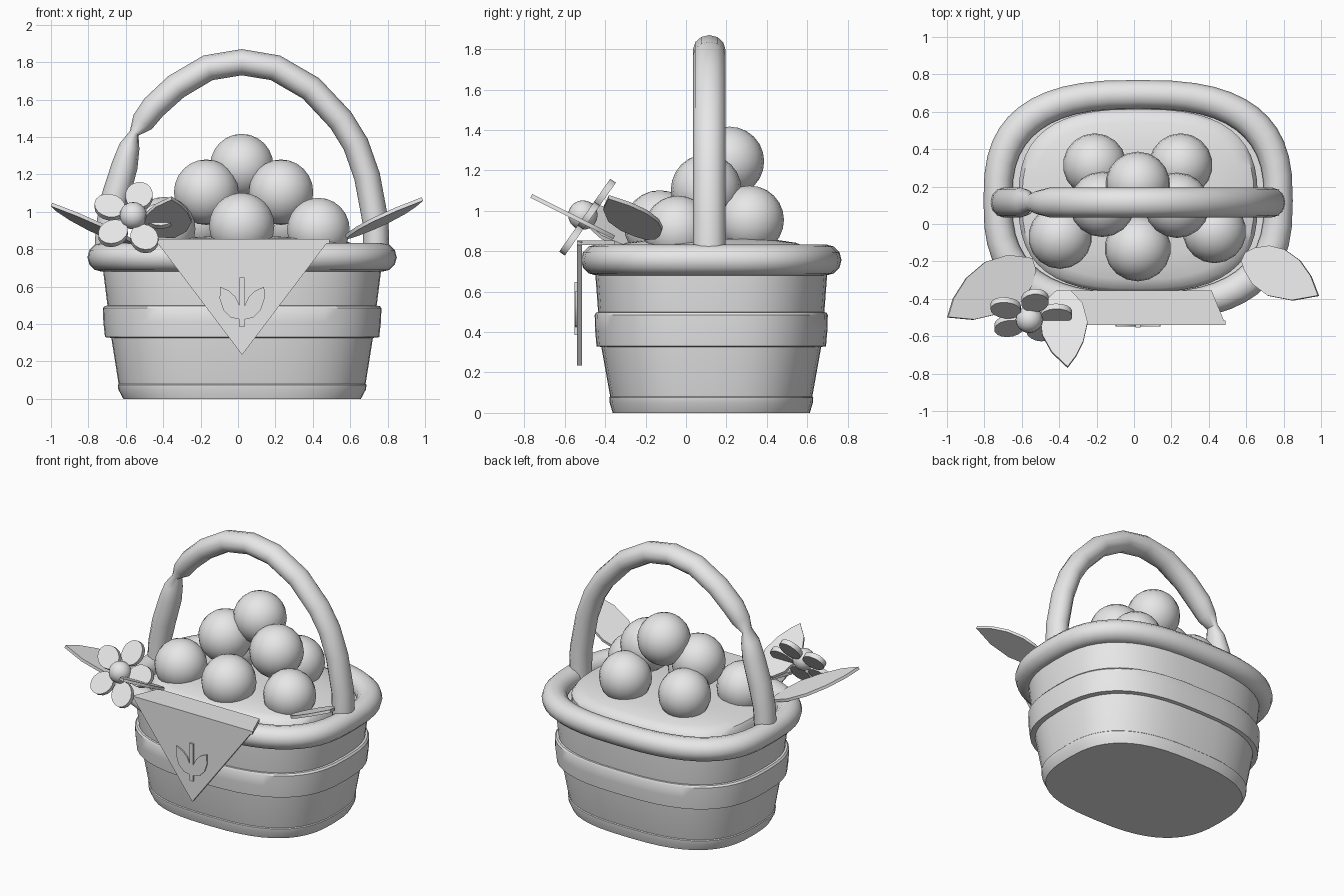
import bpy, bmesh, math
from mathutils import Vector

if "Cube" in bpy.data.objects:
    bpy.data.objects.remove(bpy.data.objects["Cube"])

CX, CY = 0.022, 0.125          # basket centre
grey = bpy.data.materials.new("light_grey")
grey.diffuse_color = (0.8, 0.8, 0.8, 1)
grey.use_nodes = True
grey.node_tree.nodes["Principled BSDF"].inputs["Base Color"].default_value = grey.diffuse_color


def finish(name, bm, smooth=35):
    bmesh.ops.remove_doubles(bm, verts=bm.verts, dist=1e-5)
    bmesh.ops.recalc_face_normals(bm, faces=bm.faces)
    me = bpy.data.meshes.new(name)
    bm.to_mesh(me)
    bm.free()
    me.materials.append(grey)
    ob = bpy.data.objects.new(name, me)
    bpy.context.collection.objects.link(ob)
    if smooth:
        bpy.ops.object.select_all(action='DESELECT')
        ob.select_set(True)
        bpy.context.view_layer.objects.active = ob
        bpy.ops.object.shade_smooth_by_angle(angle=math.radians(smooth))
    return ob


def skin(bm, rings, closed=False, caps=True):
    """Join vertex rings with quads."""
    rings = [[bm.verts.new(p) for p in r] for r in rings]
    n = len(rings[0])
    pairs = list(zip(rings, rings[1:]))
    if closed:
        pairs.append((rings[-1], rings[0]))
    for a, b in pairs:
        for i in range(n):
            j = (i + 1) % n
            bm.faces.new((a[i], a[j], b[j], b[i]))
    if caps and not closed:
        bm.faces.new(rings[0])
        bm.faces.new(rings[-1])


def oval(a, b, z, n=48, e=2.7):
    """Rounded-rectangle ring around the basket centre."""
    out = []
    for i in range(n):
        t = 2 * math.pi * i / n
        c, s = math.cos(t), math.sin(t)
        out.append((CX + a * math.copysign(abs(c) ** (2 / e), c),
                    CY + b * math.copysign(abs(s) ** (2 / e), s), z))
    return out


def loft(name, profile):
    bm = bmesh.new()
    skin(bm, [oval(*p) for p in profile])
    return finish(name, bm)


def prism(name, outline, place, offset):
    """Thick plate: 2D outline placed in space, then extruded by offset."""
    bm = bmesh.new()
    base = [Vector(place(u, v)) for u, v in outline]
    skin(bm, [base, [p + Vector(offset) for p in base]])
    return finish(name, bm, 30)


def ball(name, centre, r, u=18, v=12):
    bm = bmesh.new()
    bmesh.ops.create_uvsphere(bm, u_segments=u, v_segments=v, radius=r)
    bmesh.ops.translate(bm, verts=bm.verts, vec=centre)
    return finish(name, bm, 60)


# Basket body, base trim and raised band
loft("basket_body", [(0.625, 0.475, 0.0), (0.655, 0.495, 0.06), (0.662, 0.502, 0.09),
                     (0.70, 0.545, 0.33), (0.72, 0.56, 0.5), (0.745, 0.575, 0.7), (0.745, 0.575, 0.74)])
loft("base_trim", [(0.635, 0.488, 0.0), (0.662, 0.503, 0.05), (0.665, 0.505, 0.075), (0.66, 0.5, 0.08)])
loft("basket_band", [(0.69, 0.535, 0.325), (0.733, 0.568, 0.33), (0.742, 0.575, 0.41),
                     (0.745, 0.577, 0.485), (0.735, 0.57, 0.497), (0.70, 0.55, 0.5)])

# Rolled rim
bm = bmesh.new()
skin(bm, [oval(0.75 + 0.077 * math.cos(t), 0.568 + 0.077 * math.cos(t), 0.757 + 0.077 * math.sin(t))
          for t in (2 * math.pi * k / 12 for k in range(12))], closed=True)
finish("rim", bm, 50)

# Padded filling
loft("filling", [(0.64, 0.49, 0.70), (0.64, 0.49, 0.79), (0.62, 0.47, 0.82), (0.56, 0.42, 0.842),
                 (0.40, 0.30, 0.86), (0.2, 0.15, 0.868), (0.02, 0.02, 0.87)])

# Handle: (x, z, thickness in plane, thickness across), pinched on the left
path = [(0.74, 0.76, .07, .08), (0.735, 0.95, .07, .08), (0.69, 1.19, .07, .08), (0.63, 1.36, .07, .08),
        (0.55, 1.49, .07, .08), (0.39, 1.66, .07, .08), (0.2, 1.77, .07, .08), (0.02, 1.80, .07, .08),
        (-0.16, 1.77, .07, .08), (-0.33, 1.67, .07, .08), (-0.45, 1.56, .068, .08),
        (-0.51, 1.48, .062, .065), (-0.555, 1.42, .026, .045), (-0.58, 1.35, .055, .07),
        (-0.605, 1.25, .07, .08), (-0.655, 1.08, .075, .08), (-0.69, 0.92, .07, .08), (-0.70, 0.76, .07, .08)]
rings = []
for i, (x, z, rn, rb) in enumerate(path):
    p, q = path[max(i - 1, 0)], path[min(i + 1, len(path) - 1)]
    d = Vector((q[0] - p[0], 0, q[1] - p[1])).normalized()
    side = Vector((d.z, 0, -d.x))
    rings.append([Vector((x, 0.115, z)) + side * rn * math.cos(t) + Vector((0, rb * math.sin(t), 0))
                  for t in (2 * math.pi * k / 12 for k in range(12))])
bm = bmesh.new()
skin(bm, rings)
finish("handle", bm, 50)

# Pile of round fruit
for i, (x, y, z, r) in enumerate([
        (0.02, 0.215, 1.245, .172), (-0.17, 0.105, 1.105, .175), (0.23, 0.1, 1.105, .175),
        (-0.21, 0.315, 0.955, .17), (0.25, 0.315, 0.955, .17), (-0.395, -0.07, 0.91, .17),
        (0.43, -0.04, 0.905, .17), (0.02, -0.13, 0.925, .177)]):
    ball(f"fruit_{i + 1}", (x, y, z), r)

# Napkin: hanging triangle and folded top flap
prism("napkin_front", [(-0.445, 0.853), (0.49, 0.853), (0.022, 0.235)],
      lambda u, v: (u, -0.54, v), (0, 0.024, 0))
prism("napkin_flap", [(-0.445, -0.54), (0.49, -0.54), (0.415, -0.355), (-0.37, -0.355)],
      lambda u, v: (u, v, 0.83), (0, 0, 0.024))

# Tulip relief on the napkin
petal = [(0.014, 0.425), (0.06, 0.435), (0.10, 0.475), (0.12, 0.535), (0.118, 0.6),
         (0.07, 0.578), (0.035, 0.545), (0.014, 0.50)]
for name, s in (("tulip_left", -1), ("tulip_right", 1)):
    prism(name, petal, lambda u, v: (CX + s * u, -0.549, v), (0, 0.01, 0))
prism("tulip_stem", [(-0.014, 0.385), (0.014, 0.385), (0.014, 0.648), (-0.014, 0.648)],
      lambda u, v: (CX + u, -0.553, v), (0, 0.014, 0))

# Leaves: outline seen from above on a tilted plane
prism("leaf_right", [(0.58, -0.2), (0.60, -0.155), (0.65, -0.13), (0.73, -0.118), (0.81, -0.138), (0.89, -0.195),
                     (0.95, -0.28), (0.99, -0.385), (0.85, -0.41), (0.72, -0.385), (0.64, -0.325), (0.595, -0.25)],
      lambda x, y: (x, y, 1.06 + 0.42 * (x - 0.99) - 0.168 * (y + 0.385)), (-0.007, 0.003, 0.018))
prism("leaf_left", [(-1.0, -0.5), (-0.97, -0.4), (-0.9, -0.29), (-0.8, -0.205), (-0.68, -0.168), (-0.55, -0.185),
                    (-0.53, -0.25), (-0.55, -0.33), (-0.61, -0.42), (-0.72, -0.48), (-0.86, -0.513)],
      lambda x, y: (x, y, 1.03 - 0.4 * (x + 1) - 0.168 * (y + 0.5)), (0.007, 0.003, 0.018))
prism("leaf_front", [(-0.355, -0.77), (-0.44, -0.69), (-0.49, -0.6), (-0.5, -0.52), (-0.475, -0.42), (-0.42, -0.365),
                     (-0.34, -0.36), (-0.275, -0.43), (-0.248, -0.53), (-0.27, -0.63), (-0.31, -0.71)],
      lambda x, y: (x, y, 1.065 - 0.5 * (y + 0.77)), (0, 0.008, 0.018))

# Flower: five petals on a plane leaning back, round centre
lean = math.radians(35)
up = Vector((0, math.sin(lean), math.cos(lean)))
out = Vector((0, -math.cos(lean), math.sin(lean)))
right = Vector((1, 0, 0))
heart = Vector((-0.56, -0.49, 0.965))
for k in range(5):
    a = math.radians(78 + 72 * k)
    radial = right * math.cos(a) + up * math.sin(a)
    across = up * math.cos(a) - right * math.sin(a)
    ring = [(0.145 + 0.085 * math.cos(t), 0.073 * math.sin(t))
            for t in (2 * math.pi * i / 16 for i in range(16))]
    prism(f"petal_{k + 1}", ring, lambda u, v: heart + radial * u + across * v - out * 0.017, out * 0.034)
ball("flower_centre", heart + out * 0.025, 0.073, 16, 10)
